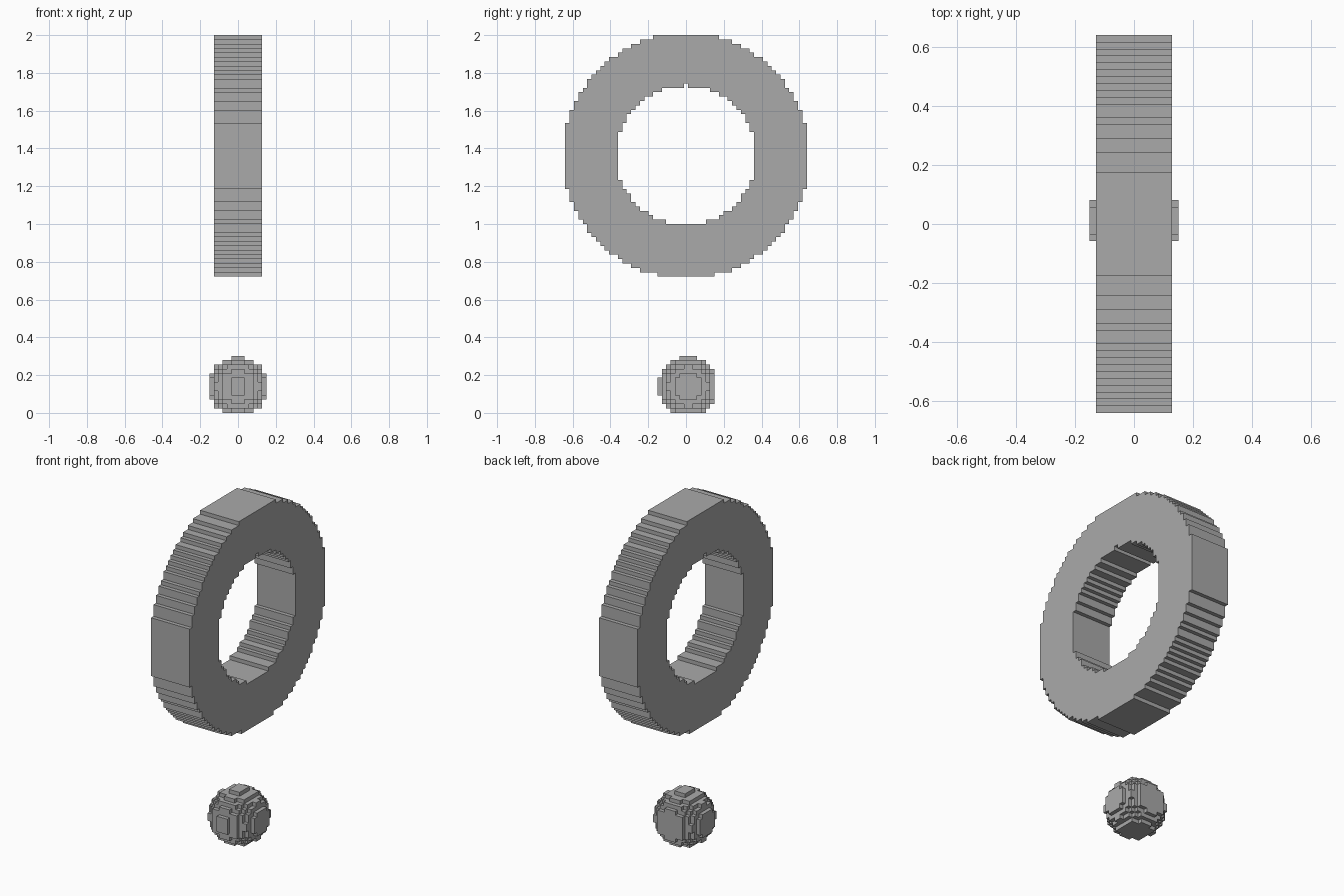
import bpy, bmesh, math
from mathutils import Vector

if "Cube" in bpy.data.objects:
    bpy.data.objects.remove(bpy.data.objects["Cube"])

V = 2 / 86  # edge length of one block

grey = bpy.data.materials.new("mid grey")
grey.diffuse_color = (0.4, 0.4, 0.4, 1)
grey.use_nodes = True
grey.node_tree.nodes["Principled BSDF"].inputs["Base Color"].default_value = grey.diffuse_color


def block_object(name, cells, size):
    """Skin a set of grid cells (x, y, z index) with their exposed square faces."""
    bm = bmesh.new()
    verts = {}

    def vert(p):
        if p not in verts:
            # x and y cells are centred on their index; z cells start at it
            verts[p] = bm.verts.new(((p[0] - 0.5) * size[0], (p[1] - 0.5) * size[1], p[2] * size[2]))
        return verts[p]

    for c in cells:
        for axis in range(3):
            u, w = (axis + 1) % 3, (axis + 2) % 3
            for side in (0, 1):
                n = list(c)
                n[axis] += 2 * side - 1
                if tuple(n) in cells:
                    continue
                loop = []
                for du, dw in ((0, 0), (1, 0), (1, 1), (0, 1)):
                    p = list(c)
                    p[axis] += side
                    p[u] += du
                    p[w] += dw
                    loop.append(vert(tuple(p)))
                bm.faces.new(loop if side else loop[::-1])
    mesh = bpy.data.meshes.new(name)
    bm.to_mesh(mesh)
    bm.free()
    mesh.materials.append(grey)
    obj = bpy.data.objects.new(name, mesh)
    bpy.context.collection.objects.link(obj)
    return obj


# Upright ring: one slab of cells, eleven blocks thick along x
ring = set()
for y in range(-27, 28):
    for z in range(31, 86):
        d = y * y + (z + 0.5 - 58.55) ** 2
        if 250.7 < d <= 779.5 and (y, z) != (0, 74):  # small notch at top of hole
            ring.add((0, y, z))
block_object("ring", ring, (11 * V, V, V))

# Ball beneath the ring, flattened slightly at its back and underside
ball = {(x, y, z)
        for x in range(-6, 7) for y in range(-6, 7) for z in range(13)
        if x * x + (y - 0.5) ** 2 + (z + 0.5 - 6) ** 2 <= 46.4}
block_object("ball", ball, (V, V, V))
